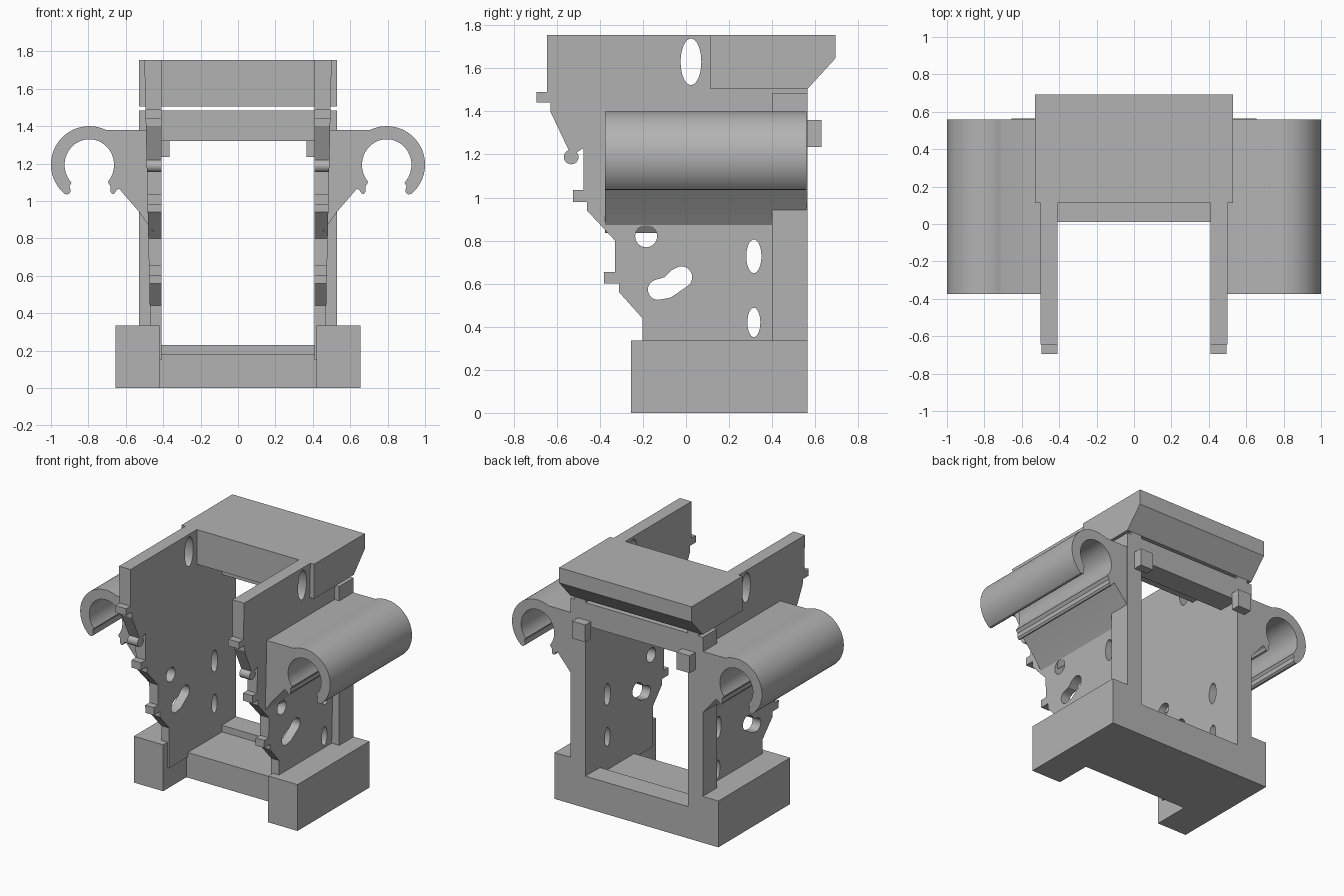
import bpy, bmesh, math

if "Cube" in bpy.data.objects:
    bpy.data.objects.remove(bpy.data.objects["Cube"])

grey = bpy.data.materials.new("plain_grey")
grey.diffuse_color = (0.45, 0.45, 0.45, 1)
grey.use_nodes = True
grey.node_tree.nodes["Principled BSDF"].inputs["Base Color"].default_value = grey.diffuse_color


def arc(cx, cy, rx, ry, a0, a1, n):
    """Points on an elliptical arc, angles in degrees."""
    return [(cx + rx * math.cos(math.radians(a0 + (a1 - a0) * i / n)),
             cy + ry * math.sin(math.radians(a0 + (a1 - a0) * i / n))) for i in range(n + 1)]


def ellipse(cx, cy, rx, ry, n=32):
    return arc(cx, cy, rx, ry, 0, 360, n)[:-1]


def prism(name, loops, lo, hi, axis, mirror=False):
    """Extrude an outline (first loop) with holes (other loops) along x or y."""
    def place(u, v, t):
        return (t, u, v) if axis == 'x' else (u, t, v)
    bm = bmesh.new()
    edges = []
    for pts in loops:
        vs = [bm.verts.new(place(u, v, lo)) for u, v in pts]
        edges += [bm.edges.new((vs[i - 1], vs[i])) for i in range(len(vs))]
    bmesh.ops.triangle_fill(bm, edges=edges, use_beauty=True)
    ext = bmesh.ops.extrude_face_region(bm, geom=bm.faces[:])
    move = (hi - lo, 0, 0) if axis == 'x' else (0, hi - lo, 0)
    bmesh.ops.translate(bm, vec=move, verts=[g for g in ext['geom'] if isinstance(g, bmesh.types.BMVert)])
    bmesh.ops.recalc_face_normals(bm, faces=bm.faces[:])
    me = bpy.data.meshes.new(name)
    bm.to_mesh(me)
    bm.free()
    me.materials.append(grey)
    ob = bpy.data.objects.new(name, me)
    bpy.context.collection.objects.link(ob)
    if mirror:
        ob.modifiers.new("mirror", 'MIRROR').use_mirror_merge = False
    bpy.ops.object.select_all(action='DESELECT')
    ob.select_set(True)
    bpy.context.view_layer.objects.active = ob
    bpy.ops.object.shade_smooth_by_angle(angle=math.radians(25))
    return ob


def box(name, x, y, z, mirror=False):
    rect = [(x[0], z[0]), (x[1], z[0]), (x[1], z[1]), (x[0], z[1])]
    return prism(name, [rect], y[0], y[1], 'y', mirror)


# U-shaped base
box("base_leg", (0.42, 0.655), (-0.255, 0.565), (0, 0.335), True)
box("base_bar", (-0.42, 0.42), (0.01, 0.565), (0, 0.182))

# Rear frame: sill, posts, cross bar and rear tabs
box("rear_sill", (-0.42, 0.42), (0.4, 0.565), (0.182, 0.23))
box("rear_post", (0.41, 0.53), (0.4, 0.565), (0.23, 1.485), True)
box("rear_cross_bar", (-0.41, 0.41), (0.4, 0.565), (1.32, 1.485))
box("rear_tab", (0.365, 0.47), (0.565, 0.63), (1.235, 1.36), True)

# Top block with chamfered rear edge
prism("top_block", [[(0.112, 1.505), (0.565, 1.505), (0.693, 1.645), (0.693, 1.755), (0.112, 1.755)]],
      -0.53, 0.53, 'x')

# Side plates: stepped front edge with tabs and a round nub, five holes
outline = [(-0.645, 1.755), (-0.645, 1.49), (-0.695, 1.49), (-0.695, 1.44), (-0.63, 1.44), (-0.63, 1.40)]
outline += arc(-0.533, 1.188, 0.034, 0.034, 110, 400, 20)
outline += [(-0.475, 1.23), (-0.475, 1.035), (-0.525, 1.035), (-0.525, 0.98), (-0.46, 0.98), (-0.46, 0.94),
            (-0.33, 0.80), (-0.33, 0.655), (-0.38, 0.655), (-0.38, 0.60), (-0.31, 0.60), (-0.31, 0.56),
            (-0.203, 0.44), (-0.203, 0.15), (0.45, 0.15), (0.45, 1.48), (0.565, 1.48), (0.565, 1.755)]
slot = (arc(-0.13, 0.572, 0.047, 0.047, 110, 285, 12) + [(-0.07, 0.536)]
        + arc(-0.021, 0.63, 0.05, 0.05, -50, 115, 12) + [(-0.068, 0.662), (-0.1, 0.63)])
holes = [ellipse(0.023, 1.63, 0.048, 0.108), ellipse(-0.185, 0.82, 0.051, 0.051),
         ellipse(0.315, 0.727, 0.035, 0.078), ellipse(0.315, 0.42, 0.03, 0.068), slot]
plate = prism("side_plate", [outline] + holes, 0.408, 0.5, 'x', True)
for v in plate.data.vertices:  # outer face leans in slightly towards the bottom
    if v.co.x > 0.45:
        v.co.x = 0.462 + 0.022 * v.co.z

# Open round clips on both sides
clip = [(0.45, 1.38)] + arc(0.795, 1.195, 0.205, 0.205, 115, -50, 40)
clip += [(0.91, 1.035), (0.897, 1.045), (0.896, 1.06), (0.901, 1.08)]
clip += arc(0.795, 1.193, 0.132, 0.137, -44, 222, 48)
clip += [(0.682, 1.08), (0.682, 1.05), (0.672, 1.037), (0.66, 1.04), (0.652, 1.055),
         (0.636, 1.066), (0.53, 0.943), (0.455, 0.835)]
prism("round_clip", [clip], -0.375, 0.56, 'y', True)
